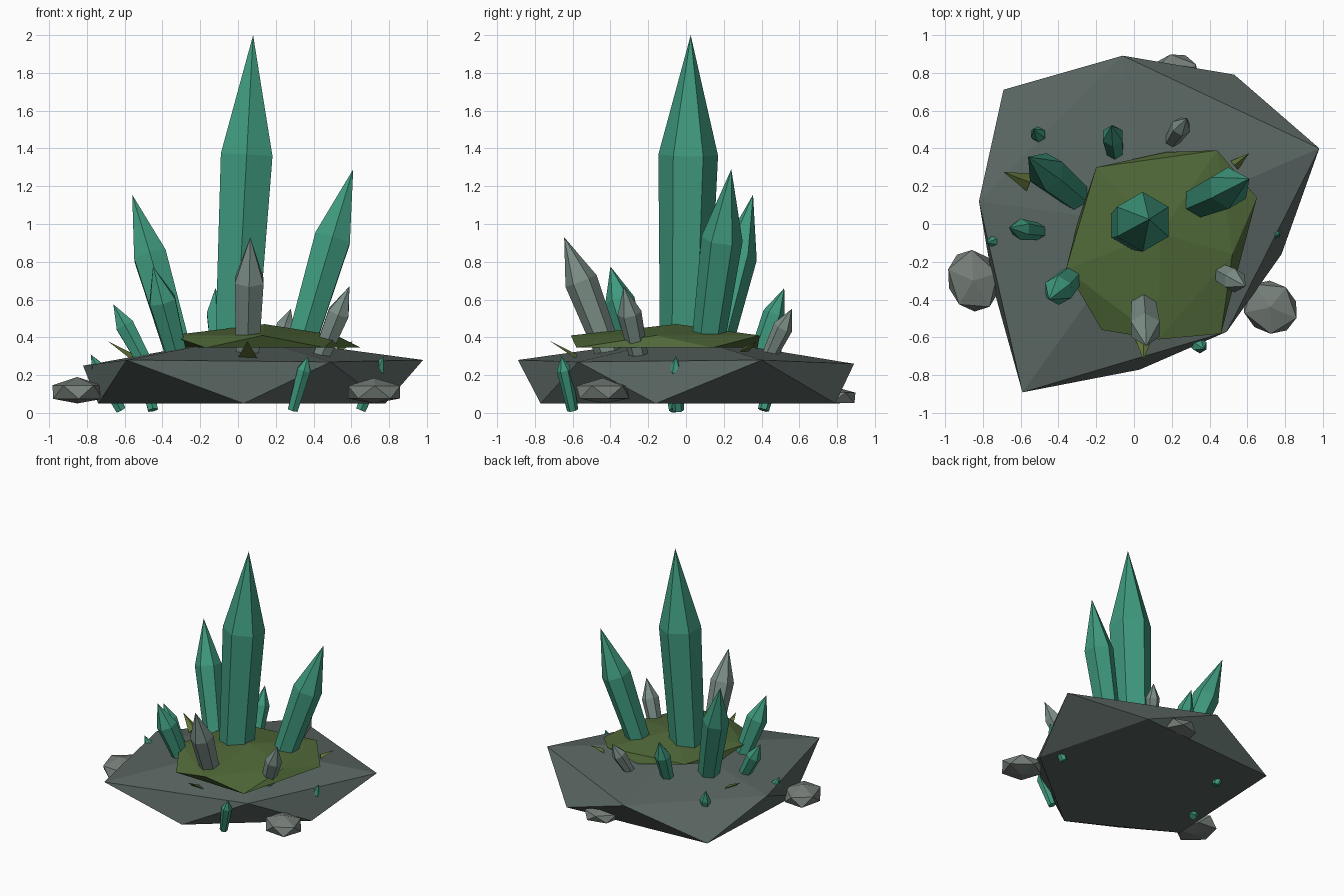
import bpy, bmesh, math
from mathutils import Vector, Matrix

if "Cube" in bpy.data.objects:
    bpy.data.objects.remove(bpy.data.objects["Cube"])


def material(name, rgb):
    m = bpy.data.materials.new(name)
    m.diffuse_color = (*rgb, 1)
    m.use_nodes = True
    m.node_tree.nodes["Principled BSDF"].inputs["Base Color"].default_value = m.diffuse_color
    return m


GREEN = material("green_crystal", (0.05, 0.32, 0.21))
PALE = material("pale_crystal", (0.20, 0.27, 0.24))
ROCK = material("dark_rock", (0.10, 0.13, 0.12))
STONE = material("grey_stone", (0.18, 0.21, 0.19))
MOSS = material("moss", (0.08, 0.14, 0.04))
GRASS = material("grass", (0.11, 0.16, 0.04))


def finish(bm, name, mat):
    bmesh.ops.recalc_face_normals(bm, faces=bm.faces)
    me = bpy.data.meshes.new(name)
    bm.to_mesh(me)
    bm.free()
    me.materials.append(mat)
    ob = bpy.data.objects.new(name, me)
    bpy.context.collection.objects.link(ob)
    return ob


def hull(name, pts, mat):
    bm = bmesh.new()
    for p in pts:
        bm.verts.new(p)
    bmesh.ops.convex_hull(bm, input=bm.verts)
    return finish(bm, name, mat)


def slab(name, apex, upper, zu, lower, zl, mat):
    # Irregular flattened icosahedron with a flat underside
    pts = [apex] + [(x, y, z) for x, y, z in upper]
    pts += [(x, y, zl) for x, y in lower]
    return hull(name, pts, mat)


def crystal(name, base, tip, r0, r1, mat, shoulder=0.62):
    # Hexagonal shaft widening to the shoulder, then a point
    base, tip = Vector(base), Vector(tip)
    rot = Vector((0, 0, 1)).rotation_difference(tip - base)
    bm = bmesh.new()
    rings = []
    for t, r in ((0, r0), (shoulder, r1)):
        c = base.lerp(tip, t)
        rings.append([bm.verts.new(c + rot @ Vector((
            r * math.cos(math.radians(30 + 60 * k)),
            r * math.sin(math.radians(30 + 60 * k)), 0))) for k in range(6)])
    top = bm.verts.new(tip)
    bm.faces.new(rings[0])
    for k in range(6):
        j = (k + 1) % 6
        bm.faces.new((rings[0][k], rings[0][j], rings[1][j], rings[1][k]))
        bm.faces.new((rings[1][k], rings[1][j], top))
    return finish(bm, name, mat)


def stone(name, c, size, turn):
    # Faceted pebble flattened on the ground plane of the rock
    bm = bmesh.new()
    bmesh.ops.create_icosphere(bm, subdivisions=1, radius=1)
    m = (Matrix.Translation(c) @ Matrix.Rotation(turn, 4, 'Z')
         @ Matrix.Diagonal((*size, 1)))
    bmesh.ops.transform(bm, matrix=m, verts=bm.verts)
    pts = [(v.co.x, v.co.y, max(v.co.z, 0.05)) for v in bm.verts]
    bm.free()
    return hull(name, pts, STONE)


def blade(name, base, tip, w):
    # Thin three-sided grass spike
    base, tip = Vector(base), Vector(tip)
    side = (tip - base).cross(Vector((0, 0, 1))).normalized() * w
    return hull(name, [base + side, base - side,
                       base + Vector((0, 0, 0.025)), tip], GRASS)


# Rock base and moss patch
slab("rock_base", (0.05, 0.0, 0.405),
     [(-0.59, -0.89, 0.28), (0.49, -0.57, 0.27), (0.98, 0.40, 0.28),
      (-0.06, 0.89, 0.26), (-0.82, 0.12, 0.25)], 0.28,
     [(0.03, -0.77), (0.78, -0.16), (0.53, 0.79), (-0.69, 0.71),
      (-0.74, -0.35)], 0.05, ROCK)
slab("moss_patch", (0.14, -0.05, 0.47),
     [(-0.36, -0.24, 0.41), (0.13, -0.61, 0.41), (0.52, -0.16, 0.41),
      (0.44, 0.39, 0.41), (-0.20, 0.30, 0.41)], 0.41,
     [(-0.17, -0.56), (0.46, -0.58), (0.65, 0.14), (0.17, 0.38),
      (-0.30, 0.0)], 0.345, MOSS)

# Large and medium crystals
for name, base, tip, r0, r1, mat in [
    ("main_crystal", (-0.01, -0.01, 0.33), (0.08, 0.025, 2.0), 0.128, 0.158, GREEN),
    ("right_crystal", (0.32, 0.11, 0.32), (0.61, 0.24, 1.29), 0.085, 0.11, GREEN),
    ("back_left_crystal", (-0.31, 0.15, 0.30), (-0.56, 0.355, 1.155), 0.08, 0.10, GREEN),
    ("front_pale_crystal", (0.05, -0.41, 0.32), (0.065, -0.645, 0.93), 0.07, 0.088, PALE),
    ("front_left_crystal", (-0.32, -0.27, 0.30), (-0.45, -0.40, 0.775), 0.06, 0.08, GREEN),
    ("left_crystal", (-0.50, -0.04, 0.28), (-0.66, -0.02, 0.575), 0.045, 0.056, GREEN),
    ("back_crystal", (-0.10, 0.38, 0.30), (-0.12, 0.52, 0.66), 0.047, 0.06, GREEN),
    ("back_pale_crystal", (0.20, 0.44, 0.30), (0.28, 0.56, 0.55), 0.04, 0.053, PALE),
    ("right_pale_crystal", (0.44, -0.25, 0.30), (0.59, -0.33, 0.67), 0.05, 0.064, PALE),
]:
    crystal(name, base, tip, r0, r1, mat)

# Small shards poking through the rim and the underside
for i, (base, tip) in enumerate([
    ((-0.62, -0.06, 0.015), (-0.78, -0.10, 0.31)),
    ((-0.45, 0.41, 0.015), (-0.53, 0.50, 0.36)),
    ((0.29, -0.60, 0.015), (0.37, -0.66, 0.30)),
    ((0.65, -0.04, 0.015), (0.77, -0.055, 0.30)),
]):
    crystal(f"shard_{i + 1}", base, tip, 0.03, 0.04, GREEN, 0.75)

# Loose stones
stone("stone_left", (-0.85, -0.30, 0.11), (0.15, 0.185, 0.08), 0.3)
stone("stone_right", (0.72, -0.44, 0.11), (0.15, 0.17, 0.075), 0.9)
stone("stone_back", (0.21, 0.78, 0.08), (0.15, 0.13, 0.06), 0.5)

# Grass spikes
blade("grass_front", (0.05, -0.58, 0.285), (0.05, -0.72, 0.38), 0.055)
blade("grass_left", (-0.55, 0.22, 0.285), (-0.69, 0.275, 0.38), 0.05)
blade("grass_right", (0.53, 0.31, 0.325), (0.61, 0.375, 0.38), 0.03)
